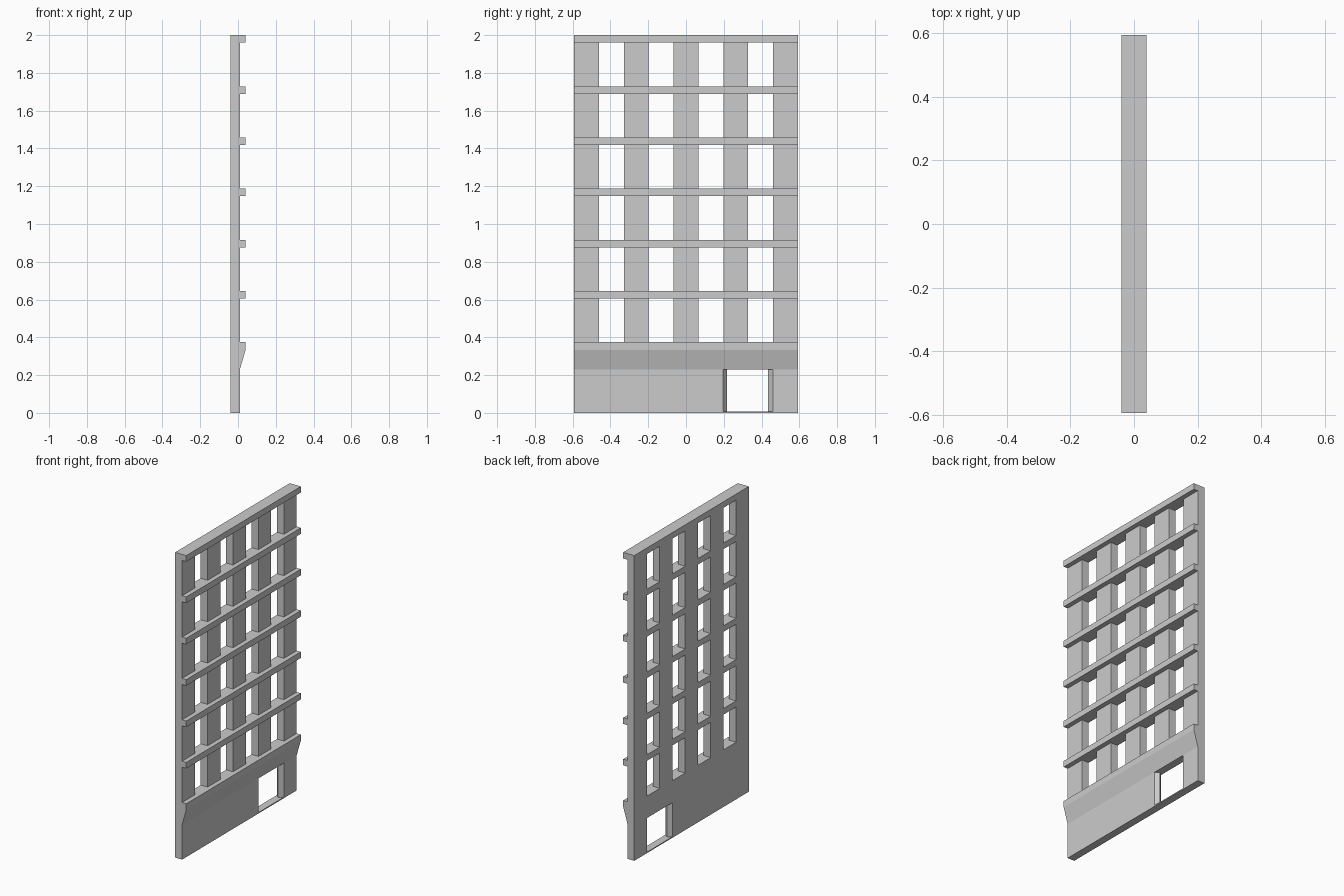
import bpy, bmesh
from mathutils import Vector

if "Cube" in bpy.data.objects:
    bpy.data.objects.remove(bpy.data.objects["Cube"])

BACK, FACE, LIP = -0.04, 0.01, 0.04     # wall back, wall front, ledge front
HALF = 0.593
PITCH, LEDGE_H = 0.271, 0.04
FLOORS = [2.0 - PITCH * i for i in range(7)]   # ledge tops, highest first


def prism(name, points, offset):
    """Closed solid from a planar outline swept along offset."""
    bm = bmesh.new()
    face = bm.faces.new([bm.verts.new(p) for p in points])
    swept = bmesh.ops.extrude_face_region(bm, geom=[face])
    verts = [g for g in swept["geom"] if isinstance(g, bmesh.types.BMVert)]
    bmesh.ops.translate(bm, verts=verts, vec=Vector(offset))
    bmesh.ops.recalc_face_normals(bm, faces=bm.faces)
    mesh = bpy.data.meshes.new(name)
    bm.to_mesh(mesh)
    bm.free()
    obj = bpy.data.objects.new(name, mesh)
    bpy.context.collection.objects.link(obj)
    return obj


def box(name, x0, x1, y0, y1, z0, z1):
    return prism(name, [(x0, y0, z0), (x1, y0, z0), (x1, y1, z0), (x0, y1, z0)],
                 (0, 0, z1 - z0))


def cut(target, cutter):
    mod = target.modifiers.new("opening", 'BOOLEAN')
    mod.operation = 'DIFFERENCE'
    mod.solver = 'EXACT'
    mod.object = cutter
    bpy.context.view_layer.objects.active = target
    bpy.ops.object.modifier_apply(modifier=mod.name)
    bpy.data.objects.remove(cutter)


# Main wall slab
wall = box("facade_wall", BACK, FACE, -HALF, HALF, 0, 2)

# Window openings: six storeys of four
for top, below in zip(FLOORS, FLOORS[1:]):
    for y in (-0.395, -0.132, 0.132, 0.395):
        cut(wall, box("window_cutter", BACK - 0.1, FACE + 0.1,
                      y - 0.066, y + 0.066, below, top - LEDGE_H))

# Doorway with jambs that narrow at mid depth
door = [(BACK - 0.02, 0.197), (BACK, 0.197), (-0.015, 0.218), (FACE, 0.197),
        (FACE + 0.02, 0.197), (FACE + 0.02, 0.46), (FACE, 0.46),
        (-0.015, 0.435), (BACK, 0.46), (BACK - 0.02, 0.46)]
cut(wall, prism("door_cutter", [(x, y, 0.007) for x, y in door], (0, 0, 0.223)))

# Floor ledges
for i, top in enumerate(FLOORS[:-1]):
    box(f"floor_ledge_{i + 1}", FACE, LIP, -HALF, HALF, top - LEDGE_H, top)

# Sloped cornice over the ground floor
base = FLOORS[-1]
cornice = [(FACE, 0.23), (LIP, base - LEDGE_H), (LIP, base), (FACE, base)]
prism("ground_floor_cornice", [(x, -HALF, z) for x, z in cornice], (0, 2 * HALF, 0))
